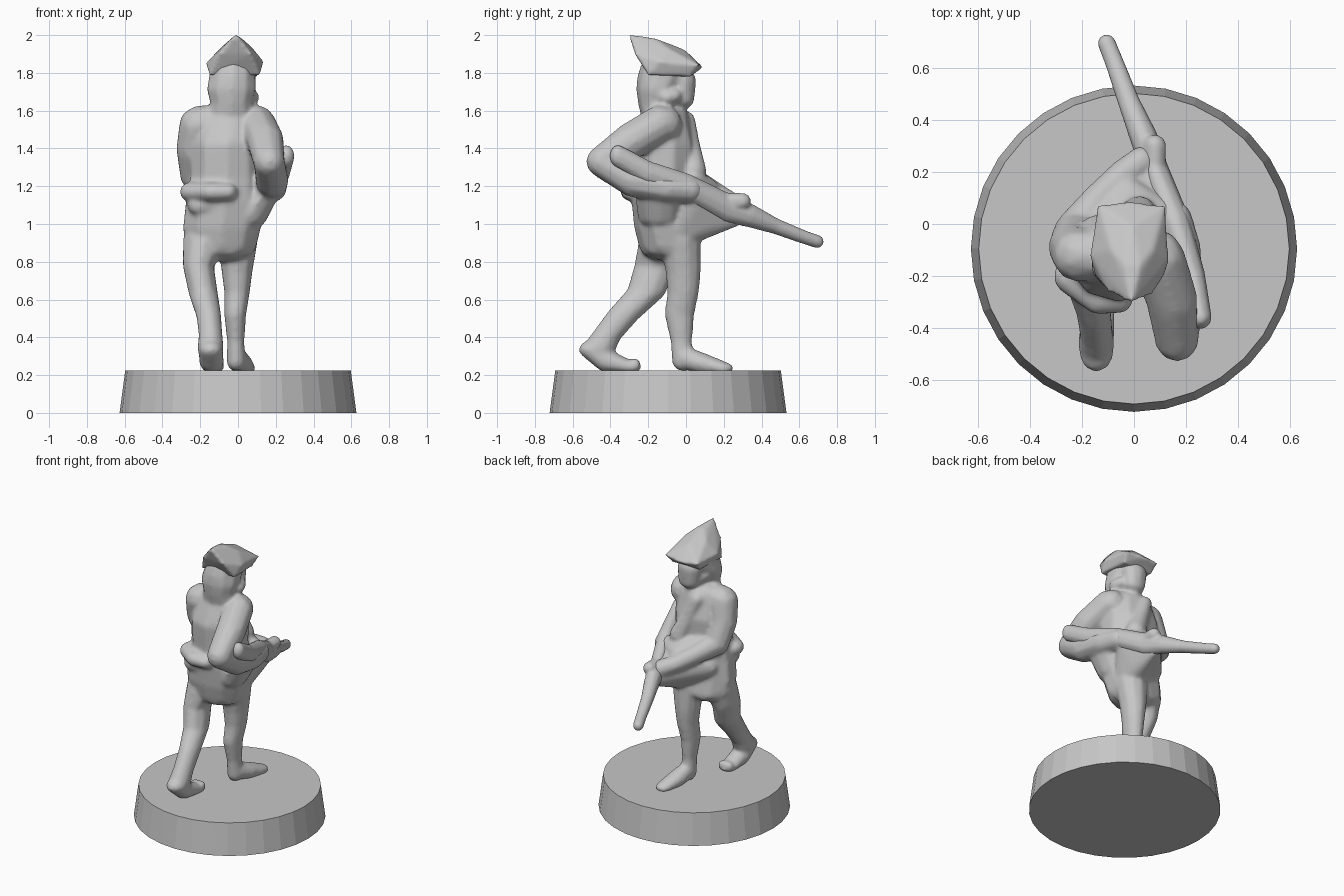
import bpy, bmesh
from mathutils import Matrix, Vector

grey = bpy.data.materials.new("plain grey")
grey.diffuse_color = (0.57, 0.57, 0.57, 1)


def finish(name, bm):
    me = bpy.data.meshes.new(name)
    bm.to_mesh(me)
    bm.free()
    me.materials.append(grey)
    ob = bpy.data.objects.new(name, me)
    bpy.context.collection.objects.link(ob)
    return ob


def hull(bm, points):
    vs = [bm.verts.new(p) for p in points]
    r = bmesh.ops.convex_hull(bm, input=vs)
    junk = {v for v in r["geom_interior"] + r["geom_unused"] if isinstance(v, bmesh.types.BMVert)}
    bmesh.ops.delete(bm, geom=list(junk), context='VERTS')


tmp = bmesh.new()
bmesh.ops.create_icosphere(tmp, subdivisions=2, radius=1)
BALL = [v.co.copy() for v in tmp.verts]
tmp.free()


def ball(k):
    r = Vector(k[3:]) if len(k) == 6 else Vector((k[3],) * 3)
    return [Vector(k[:3]) + b * r for b in BALL]


def chain(bm, *knots):
    """Skin neighbouring ellipsoids; knot = x, y, z, rx[, ry, rz]."""
    for a, b in zip(knots, knots[1:]):
        hull(bm, ball(a) + ball(b))


def blob(bm, *knots):
    """Skin all ellipsoids at once."""
    hull(bm, [p for k in knots for p in ball(k)])


def sculpt(name, bm, voxel=0.012, smooth=8):
    """Fuse overlapping volumes into one soft skin."""
    ob = finish(name, bm)
    m = ob.modifiers.new("fuse", 'REMESH')
    m.mode, m.voxel_size, m.use_smooth_shade = 'VOXEL', voxel, True
    s = ob.modifiers.new("soften", 'SMOOTH')
    s.factor, s.iterations = 0.5, smooth


# Round plinth
bm = bmesh.new()
bmesh.ops.create_cone(bm, cap_ends=True, segments=32, radius1=0.627, radius2=0.597, depth=0.225,
                      matrix=Matrix.Translation((0, -0.095, 0.1125)))
finish("plinth", bm)

bm = bmesh.new()
# Torso, waist and coat skirt
chain(bm, (-.05, -.11, 1.56, .16, .13, .09), (-.06, -.12, 1.42, .2, .18, .1),
      (-.06, -.12, 1.25, .2, .17, .08), (-.07, -.13, 1.12, .215, .16, .08),
      (-.085, -.12, .98, .215, .155, .08), (-.09, -.1, .88, .195, .15, .08))
chain(bm, (-.2, -.12, 1.53, .1), (.09, -.12, 1.53, .1))
# Belt roll and pouch
chain(bm, (-.25, -.2, 1.17, .06, .07, .055), (-.14, -.275, 1.17, .06, .075, .055), (-.05, -.275, 1.17, .05, .07, .05))
blob(bm, (-.2, -.22, 1.1, .07, .06, .06), (-.06, -.22, 1.1, .07, .06, .06))
# Chest strap
chain(bm, (-.09, .0, 1.55, .05), (-.04, .02, 1.42, .055), (.02, .04, 1.28, .07))
# Belly and coat front merging with the arms and the musket
blob(bm, (-.12, -.05, 1.27, .12, .1, .08), (-.02, .12, 1.18, .06), (.1, .05, 1.2, .05),
     (-.1, -.02, 1.1, .1, .08, .06))
blob(bm, (.01, -.04, .95, .1, .09, .08), (.05, .1, 1.02, .06, .06, .09), (.05, .28, 1.06, .035, .035, .07),
     (.11, .06, 1.14, .06, .08, .06), (-.02, .15, 1.14, .04), (-.14, -.02, 1.08, .1, .08, .08))
chain(bm, (.06, -.14, 1.05, .1, .12, .08), (.14, -.14, 1.17, .085, .13, .06))
# Forward leg and shoe
chain(bm, (0, -.03, .92, .11, .11, .08), (-.005, -.015, .75, .085, .095, .06), (-.005, -.015, .64, .07, .085, .05),
      (-.015, -.035, .52, .06, .08, .05), (-.012, -.025, .38, .047, .058, .04), (-.01, -.015, .27, .052, .06, .05))
chain(bm, (-.005, 0, .29, .055, .07, .06), (.015, .09, .26, .065, .07, .055), (.04, .195, .235, .055, .06, .035))
# Trailing leg and lifted heel
chain(bm, (-.175, -.12, .92, .12, .13, .08), (-.21, -.16, .78, .085, .115, .06), (-.185, -.21, .64, .08, .105, .05),
      (-.155, -.33, .52, .068, .09, .05), (-.145, -.42, .41, .065, .08, .05), (-.145, -.46, .34, .072, .09, .06))
chain(bm, (-.145, -.5, .335, .065, .07, .05), (-.14, -.42, .275, .068, .07, .06), (-.13, -.29, .24, .06, .055, .03))
chain(bm, (-.16, -.27, .255, .025, .03, .035), (-.1, -.27, .255, .025, .03, .035))
# Trigger arm
chain(bm, (.1, -.14, 1.53, .1), (.145, -.29, 1.44, .1), (.165, -.445, 1.33, .085),
      (.18, -.28, 1.23, .09), (.185, -.1, 1.19, .075), (.155, .02, 1.18, .07))
# Supporting arm and hand
chain(bm, (-.21, -.12, 1.52, .105), (-.235, -.09, 1.4, .095), (-.225, -.03, 1.26, .085),
      (-.14, .09, 1.2, .065), (-.04, .19, 1.14, .06), (.03, .24, 1.11, .06))
# Collar, hair, head and face
chain(bm, (-.04, -.14, 1.57, .13, .1, .06), (-.035, -.16, 1.64, .115, .095, .05), (-.035, -.15, 1.71, .135, .115, .05),
      (-.03, -.12, 1.78, .128, .14, .06), (-.025, -.1, 1.84, .125, .14, .06))
chain(bm, (-.02, -.02, 1.76, .09, .075, .07), (-.015, -.01, 1.66, .075, .055, .05))
blob(bm, (-.03, -.08, 1.7, .11, .08, .06), (-.02, -.04, 1.66, .08, .06, .045))
blob(bm, (.07, -.1, 1.67, .045, .05, .04), (.06, -.06, 1.68, .04))
sculpt("soldier", bm)

# Cocked hat: wide front brim rising to a peak at the back
bm = bmesh.new()
hull(bm, [(-.14, .075, 1.84), (.12, .07, 1.84), (-.015, .09, 1.83), (-.17, -.12, 1.85), (.135, -.14, 1.86),
          (-.01, -.305, 2.005), (-.1, -.26, 1.9), (.07, -.27, 1.9), (.025, -.16, 1.98), (-.035, -.16, 1.98),
          (-.01, -.01, 1.925), (-.09, -.1, 1.935), (.075, -.1, 1.935),
          (-.13, .02, 1.78), (.1, .02, 1.78), (-.15, -.2, 1.79), (.115, -.2, 1.79)])
sculpt("cocked_hat", bm, 0.01, 7)

# Musket: butt, stock, lock and barrel
bm = bmesh.new()
chain(bm, (.255, -.36, 1.36, .045, .045, .06), (.225, -.2, 1.27, .05, .05, .065), (.16, .0, 1.2, .06, .06, .07),
      (.075, .22, 1.085, .055, .05, .08), (.035, .34, 1.045, .055, .045, .065), (-.02, .47, .99, .043),
      (-.075, .62, .932, .037), (-.105, .695, .907, .036))
chain(bm, (.08, .23, 1.115, .045, .07, .05), (.08, .3, 1.12, .045))
sculpt("musket", bm, 0.01, 4)
